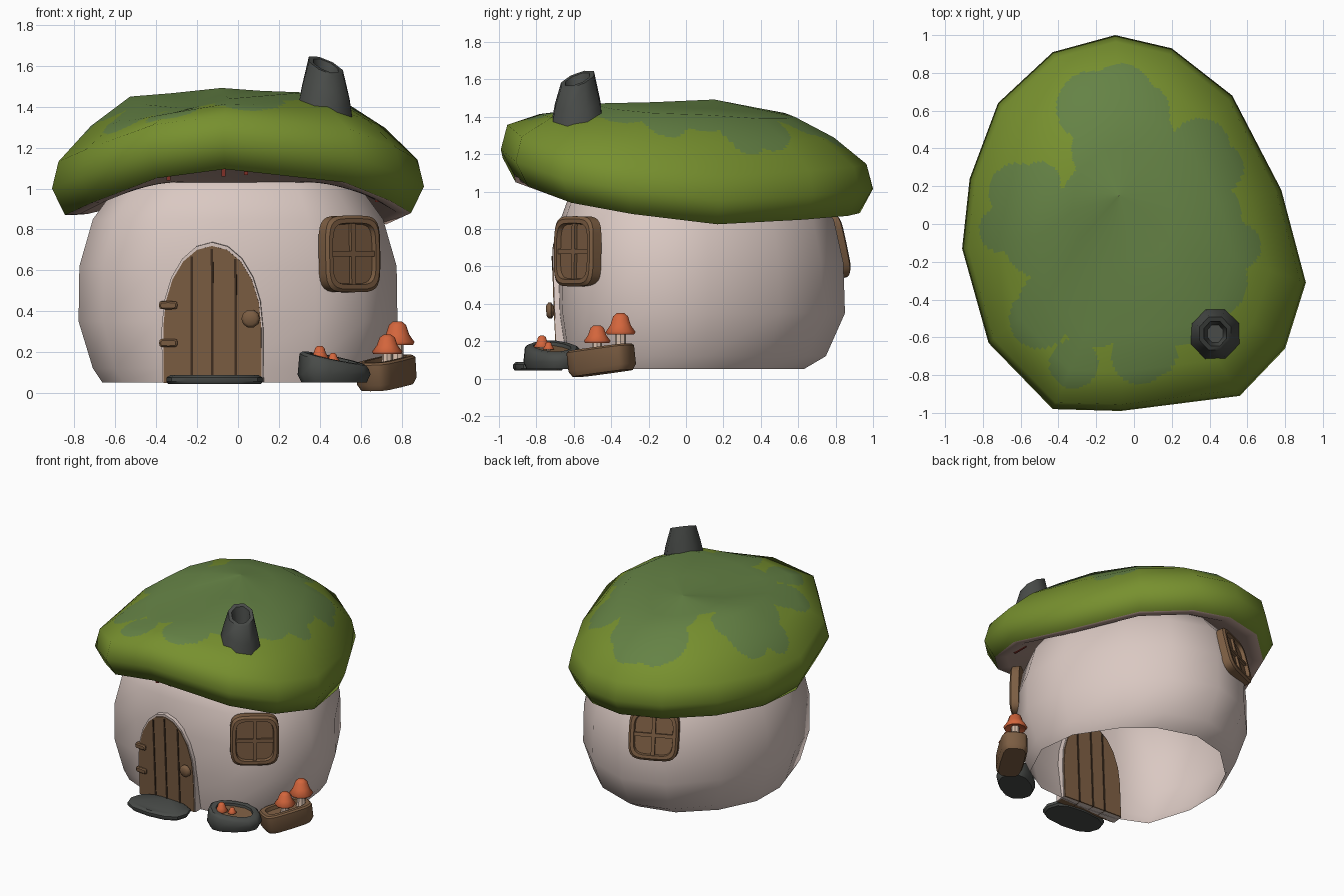
import bpy, math
from mathutils import Matrix, Vector, Euler

if "Cube" in bpy.data.objects:
    bpy.data.objects.remove(bpy.data.objects["Cube"])

def mat(name, r, g, b):
    m = bpy.data.materials.new(name)
    m.diffuse_color = (r, g, b, 1)
    m.use_nodes = True
    m.node_tree.nodes["Principled BSDF"].inputs["Base Color"].default_value = m.diffuse_color
    return m

GREEN = mat("cap green", .185, .28, .028)
MOSS = mat("moss green", .13, .225, .06)
PLASTER = mat("pale plaster", .70, .58, .54)
WOOD = mat("wood brown", .20, .11, .055)
DARK = mat("dark wood", .05, .028, .015)
STONE = mat("dark stone", .065, .07, .065)
UNDER = mat("cap underside", .45, .31, .26)
RED = mat("gill red", .22, .03, .02)
ORANGE = mat("mushroom orange", .65, .13, .045)
STEM = mat("stem cream", .66, .50, .40)

def place(loc, rot=(0, 0, 0)):
    return Matrix.Translation(loc) @ Euler(rot).to_matrix().to_4x4()

def make(name, verts, faces, mats, M=Matrix(), angle=40):
    me = bpy.data.meshes.new(name)
    me.from_pydata([M @ Vector(v) for v in verts], [], faces)
    for m in mats:
        me.materials.append(m)
    me.shade_smooth()
    me.set_sharp_from_angle(angle=math.radians(angle))
    ob = bpy.data.objects.new(name, me)
    bpy.context.collection.objects.link(ob)
    return ob

def skin(name, verts, n, m, M=Matrix(), bottom=True, angle=40):
    """joins stacked rings of n points, from the bottom up then inwards"""
    rows = len(verts) // n
    faces = [(k * n + i, k * n + (i + 1) % n, k * n + n + (i + 1) % n, k * n + n + i)
             for k in range(rows - 1) for i in range(n)]
    faces.append(tuple(range((rows - 1) * n, rows * n)))
    if bottom:
        faces.append(tuple(reversed(range(n))))
    return make(name, verts, faces, [m], M, angle)

def loft(name, rings, n, m, M=Matrix(), power=2, angle=40, phase=0):
    """rings: (rx, ry, z, slope_x, slope_y)"""
    verts = []
    for r in rings:
        rx, ry, z, sx, sy = tuple(r) + (0,) * (5 - len(r))
        for i in range(n):
            a = 2 * math.pi * (i + phase) / n
            c, s = math.cos(a), math.sin(a)
            x = rx * math.copysign(abs(c) ** (2 / power), c)
            y = ry * math.copysign(abs(s) ** (2 / power), s)
            verts.append((x, y, z + sx * x + sy * y))
    return skin(name, verts, n, m, M, True, angle)

def box(name, size, loc, m, M=Matrix()):
    x, y, z = (s / 2 for s in size)
    v = [(a, b, c) for c in (-z, z) for a, b in ((-x, -y), (x, -y), (x, y), (-x, y))]
    return skin(name, v, 4, m, M @ Matrix.Translation(loc))

# --- mushroom cap: outline points, height of the widest line, height of the shoulder
OUT = [(-.07, -.99, 1.225, 1.44), (.56, -.91, 1.16, 1.47), (.80, -.66, 1.07, 1.44),
       (.91, -.31, 1.01, 1.42), (.78, .18, .955, 1.41), (.52, .68, .98, 1.39),
       (.20, .93, 1.0, 1.39), (-.10, 1.0, 1.015, 1.40), (-.43, .91, 1.03, 1.42),
       (-.72, .64, 1.03, 1.44), (-.87, .24, 1.0, 1.45), (-.91, -.13, 1.0, 1.45),
       (-.77, -.63, 1.06, 1.41), (-.43, -.98, 1.18, 1.39)]

def cap_column(x, y, zw, zs):
    prof = [(.001, 1.492), (.3, zs * .6 + 1.49 * .4), (.58, zs), (.79, (zs + zw + .14) / 2 + .012),
            (.965, zw + .132), (1, zw), (.93, zw - .13), (.85, zw - .125), (.59, 1.03)]
    col = []
    for s, z in prof:
        off = 1 - s if s < .5 else 0          # crown sits a little back and left
        col.append(Vector((x * s - .08 * off, y * s + .15 * off, z)))
    return col

cols = [cap_column(*p) for p in OUT]
NC, NR = len(cols), len(cols[0])
coarse = bpy.data.meshes.new("cap_coarse")
coarse.from_pydata([v for c in cols for v in c], [],
                   [(i * NR + k, i * NR + k + 1, (i + 1) % NC * NR + k + 1, (i + 1) % NC * NR + k)
                    for i in range(NC) for k in range(NR - 1)])
nors = [Vector(v.normal) for v in coarse.vertices]
bpy.data.meshes.remove(coarse)

# fine grid on the same facets, so moss patches get a clean outline
K = 18
verts, normals = [], []
W, H = NC * K, (NR - 1) * K + 1
for u in range(W):
    i, fu = u // K, (u % K) / K
    j = (i + 1) % NC
    for v in range(H):
        k = min(v // K, NR - 2)
        fv = v / K - k
        verts.append(cols[i][k].lerp(cols[i][k + 1], fv).lerp(cols[j][k].lerp(cols[j][k + 1], fv), fu))
        n0 = nors[i * NR + k].lerp(nors[i * NR + k + 1], fv)
        n1 = nors[j * NR + k].lerp(nors[j * NR + k + 1], fv)
        normals.append(n0.lerp(n1, fu).normalized())
faces = [(u * H + v, u * H + v + 1, (u + 1) % W * H + v + 1, (u + 1) % W * H + v)
         for u in range(W) for v in range(H - 1)]
cap = make("mushroom_cap", verts, faces, [GREEN, MOSS, UNDER], angle=180)
PATCH = [(0, 0, .42), (-.22, .62, .19), (-.07, .68, .17), (.05, .6, .14), (-.05, .4, .28),
         (.35, .4, .16), (.45, .3, .13), (.4, .05, .17), (.54, -.12, .13), (.4, -.3, .2),
         (.2, -.4, .25), (.03, -.70, .15), (.1, -.68, .13), (-.32, -.74, .13), (-.5, -.5, .16),
         (-.45, -.4, .15), (-.2, -.4, .25), (-.45, -.05, .25), (-.62, .17, .15),
         (-.7, -.03, .12), (-.5, .22, .11)]
for p in cap.data.polygons:
    row = p.index % (H - 1)
    x, y, _ = p.center
    if row >= 6 * K:
        p.material_index = 2
    elif row < 4 * K and any(math.hypot(x - a, y - b) < r for a, b, r in PATCH):
        p.material_index = 1
cap.data.normals_split_custom_set_from_vertices(normals)

# small gill marks under the front of the cap
for i, (x, y, z) in enumerate([(-.34, -.80, 1.065), (-.07, -.82, 1.085), (.04, -.82, 1.09),
                               (.68, -.42, .96), (-.68, -.42, .96)]):
    box(f"gill_{i}", (.02, .12, .05), (x, y, z), RED)

# --- body: open shell, flatter and squarer at the front, egg-shaped at the back
PLAN = [(-.07, -.685), (.38, -.66), (.62, -.53), (.78, -.22), (.74, .12), (.52, .50), (.28, .73),
        (-.05, .85), (-.36, .76), (-.62, .48), (-.775, .12), (-.78, -.2), (-.66, -.55), (-.4, -.655)]
LEVELS = [(.05, .85, .93, .74), (.12, .91, .95, .88), (.35, 1, 1, 1), (.62, .995, 1.01, .99),
          (.85, .91, .98, .93), (1.0, .77, .90, .78), (1.07, .66, .78, .67), (1.12, .38, .45, .35)]
skin("house_body", [(x * sx, y * (sf if y < 0 else sb), z) for z, sx, sf, sb in LEVELS for x, y in PLAN],
     len(PLAN), PLASTER, bottom=False, angle=80)

# --- chimney
loft("chimney", [(.14, .145, 1.39, -.35, .05), (.125, .13, 1.47, -.3, .1), (.09, .095, 1.60, -.4, .35),
                 (.065, .07, 1.60, -.4, .35), (.045, .05, 1.47)],
     8, STONE, place((.43, -.58, 0)), angle=50, phase=.5)

# --- door: arched slab, plaster surround, plank gaps, hinges and knob
D = place((-.125, -.672, .05), (math.radians(92.8), 0, math.radians(-3.5)))

def arch(x, w, h):
    return .27 + (h - .27) * math.sqrt(max(0, 1 - (x / w) ** 2))

def arched_slab(name, w, h, z0, z1, m):
    pts = [(-w, 0), (w, 0)]
    pts += [(w * math.cos(math.pi * i / 10), arch(w * math.cos(math.pi * i / 10), w, h)) for i in range(11)]
    skin(name, [(x, y, z) for z in (z0, z1) for x, y in pts], len(pts), m, D, angle=30)

arched_slab("door", .24, .67, -.09, .005, WOOD)
arched_slab("door_surround", .248, .688, -.08, 0, PLASTER)
for i, x in enumerate((-.10, 0, .115)):
    h = arch(x, .24, .67) - .015
    box(f"plank_gap_{i}", (.012, h, .106), (x, h / 2, -.043), DARK, D)
for i, y in enumerate((.195, .38)):
    loft(f"hinge_{i}", [(.045, .02, -.03), (.045, .02, .015), (.037, .013, .022)], 12, WOOD,
         D @ Matrix.Translation((-.215, y, 0)), power=5)
loft("door_knob", [(.025, .025, 0), (.03, .03, .012), (.045, .045, .02), (.045, .045, .035),
                   (.03, .03, .047)], 10, WOOD, D @ Matrix.Translation((.19, .315, 0)), angle=60)

# --- windows: rounded frame with recessed panes and a cross
def window(name, loc, turn, tilt, w, h):
    M = place(loc, (math.radians(90 - tilt), 0, math.radians(turn)))
    loft(name + "_frame", [(w, h, -.035), (w, h, .02), (w - .015, h - .015, .033),
                           (w - .037, h - .037, .033), (w - .042, h - .042, .008)],
         28, WOOD, M, power=4.5, angle=35)
    box(name + "_bar_upright", (.026, 2 * h - .075, .026), (0, 0, .012), WOOD, M)
    box(name + "_bar_across", (2 * w - .075, .026, .026), (0, 0, .012), WOOD, M)

window("front_window", (.55, -.585, .68), 38, 1, .17, .188)
window("back_window", (-.265, .765, .71), 204, 13, .175, .18)

# --- doorstep
loft("doorstep", [(.225, .125, .043), (.236, .135, .055), (.236, .135, .075), (.215, .12, .088)],
     12, STONE, place((-.115, -.79, 0)), power=2.5)

# --- planters with soil
S = place((.47, -.715, .05), (0, 0, math.radians(35)))
loft("stone_planter", [(.17, .11, 0), (.19, .125, .04), (.18, .12, .105, -.15, .2),
                       (.165, .105, .12, -.15, .2), (.13, .075, .12, -.15, .2),
                       (.125, .07, .085, -.15, .2)], 12, STONE, S, power=2.4)
loft("stone_planter_soil", [(.13, .075, .08, -.15, .2), (.128, .073, .102, -.15, .2)], 12, WOOD, S, power=2.4)
L = place((.73, -.445, .028), (0, -.12, math.radians(60)))
loft("log_planter", [(.165, .08, 0), (.183, .095, .03), (.183, .095, .13), (.173, .085, .14),
                     (.145, .06, .14), (.14, .055, .10)], 16, WOOD, L, power=4)
loft("log_planter_soil", [(.145, .061, .09), (.144, .059, .112)], 16, WOOD, L, power=4)

# --- little mushrooms
def mushroom(name, x, y, base, rim, top, r):
    M = place((x, y, 0))
    h = top - rim
    loft(name + "_stem", [(r * .5, r * .5, base), (r * .36, r * .36, (base + rim) / 2),
                          (r * .34, r * .34, rim + h * .25)], 8, STEM, M)
    loft(name + "_cap", [(r * .5, r * .5, rim + h * .12), (r * .9, r * .9, rim), (r, r, rim + h * .12),
                         (r * .68, r * .68, rim + h * .45), (r * .5, r * .5, rim + h * .85),
                         (r * .25, r * .25, top)], 10, ORANGE, M, angle=70)

mushroom("tall_mushroom", .78, -.35, .12, .235, .35, .084)
mushroom("short_mushroom", .73, -.475, .11, .19, .285, .075)
mushroom("small_mushroom", .40, -.77, .11, .165, .23, .045)
mushroom("tiny_mushroom", .465, -.735, .11, .155, .195, .032)
